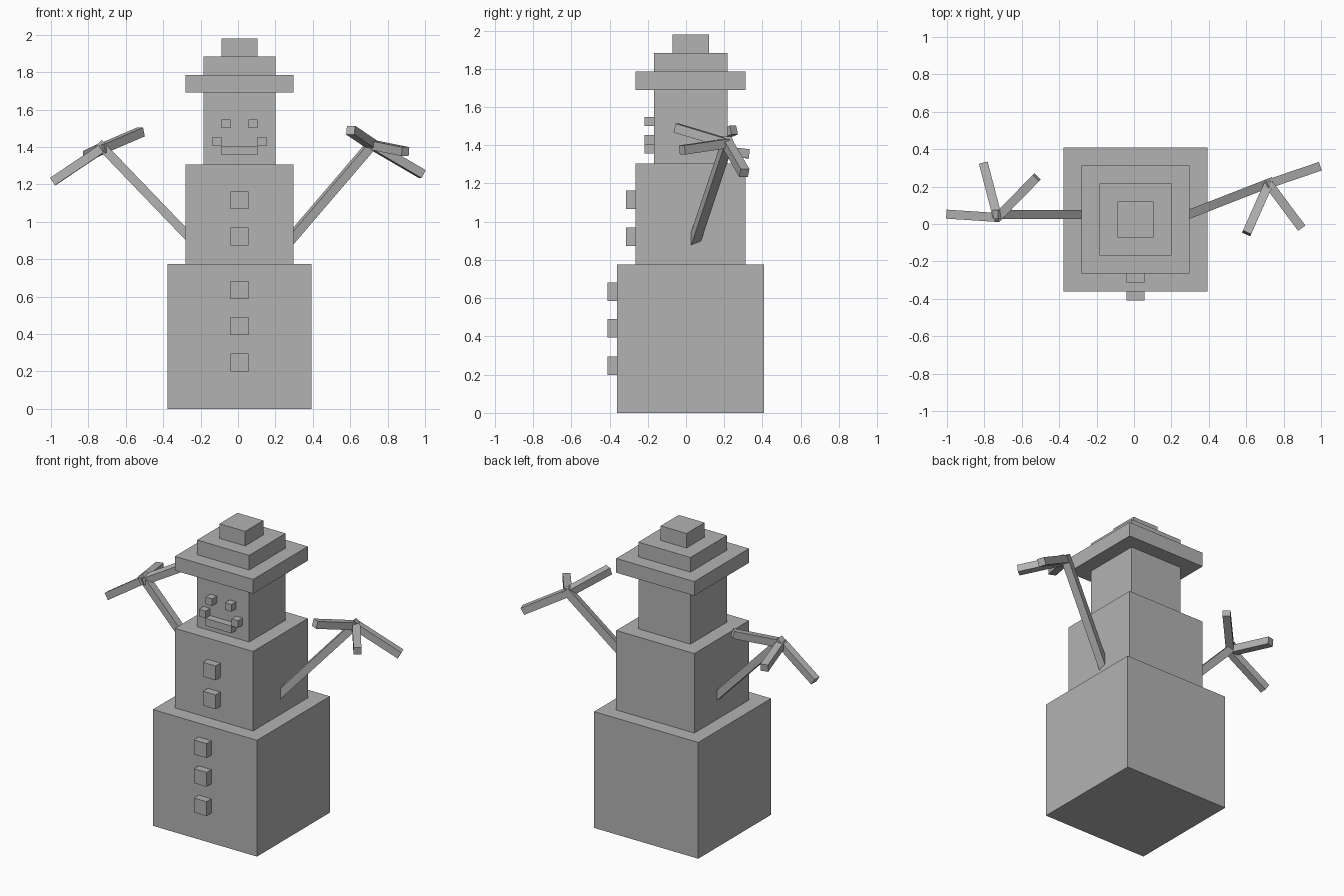
import bpy
from mathutils import Vector, Matrix

if "Cube" in bpy.data.objects:
    bpy.data.objects.remove(bpy.data.objects["Cube"])

grey = bpy.data.materials.new("stone grey")
grey.diffuse_color = (0.45, 0.45, 0.45, 1)
grey.use_nodes = True
grey.node_tree.nodes["Principled BSDF"].inputs["Base Color"].default_value = grey.diffuse_color


def cube(name, matrix):
    bpy.ops.mesh.primitive_cube_add(size=1)
    ob = bpy.context.object
    ob.name = name
    ob.data.transform(matrix)
    ob.data.materials.append(grey)
    return ob


def box(name, x, y, z):
    """Box from (min, max) ranges."""
    centre = Vector([sum(r) / 2 for r in (x, y, z)])
    size = [r[1] - r[0] for r in (x, y, z)]
    return cube(name, Matrix.Translation(centre) @ Matrix.Diagonal(size + [1]))


def stick(name, a, b, w=0.048):
    """Square bar running from a to b."""
    a, b = Vector(a), Vector(b)
    d = b - a
    rot = d.to_track_quat('X', 'Z').to_matrix().to_4x4()
    return cube(name, Matrix.Translation((a + b) / 2) @ rot
                @ Matrix.Diagonal((d.length, w, w, 1)))


# Stacked body, head and stepped hat: half width, bottom, top
CX, CY = 0.008, 0.024
for name, h, z0, z1 in (("lower_body", 0.384, 0, 0.775),
                        ("upper_body", 0.288, 0.775, 1.305),
                        ("head", 0.192, 1.305, 1.69),
                        ("hat_brim", 0.288, 1.69, 1.785),
                        ("hat_middle", 0.192, 1.785, 1.883),
                        ("hat_top", 0.095, 1.883, 1.98)):
    box(name, (CX - h, CX + h), (CY - h, CY + h), (z0, z1))

# Buttons down the front
for i, (z, front) in enumerate(((0.247, -0.36), (0.442, -0.36), (0.634, -0.36),
                                (0.922, -0.264), (1.115, -0.264))):
    box(f"button_{i + 1}", (CX - 0.047, CX + 0.047),
        (front - 0.05, front + 0.02), (z - 0.048, z + 0.048))

# Eyes and mouth
FACE = (-0.217, -0.15)
for side, s in (("left", -1), ("right", 1)):
    for part, off, z in (("eye", 0.071, 1.524), ("mouth_corner", 0.12, 1.429)):
        c = CX + s * off
        box(f"{side}_{part}", (c - 0.024, c + 0.024), FACE, (z - 0.024, z + 0.024))
box("mouth", (CX - 0.096, CX + 0.096), FACE, (1.356, 1.405))

# Arms with three twig fingers each
arms = {
    "left": ((-0.24, 0.052, 0.895), (-0.745, 0.052, 1.42), (-0.73, 0.035, 1.39),
             ((-0.99, 0.052, 1.215), (-0.805, 0.325, 1.355), (-0.52, 0.25, 1.48))),
    "right": ((0.25, 0.035, 0.87), (0.73, 0.222, 1.43), (0.72, 0.215, 1.41),
              ((0.985, 0.305, 1.255), (0.602, -0.05, 1.49), (0.895, -0.02, 1.375))),
}
for side, (shoulder, wrist, palm, tips) in arms.items():
    stick(f"{side}_arm", shoulder, wrist)
    for i, tip in enumerate(tips):
        stick(f"{side}_finger_{i + 1}", palm, tip)
